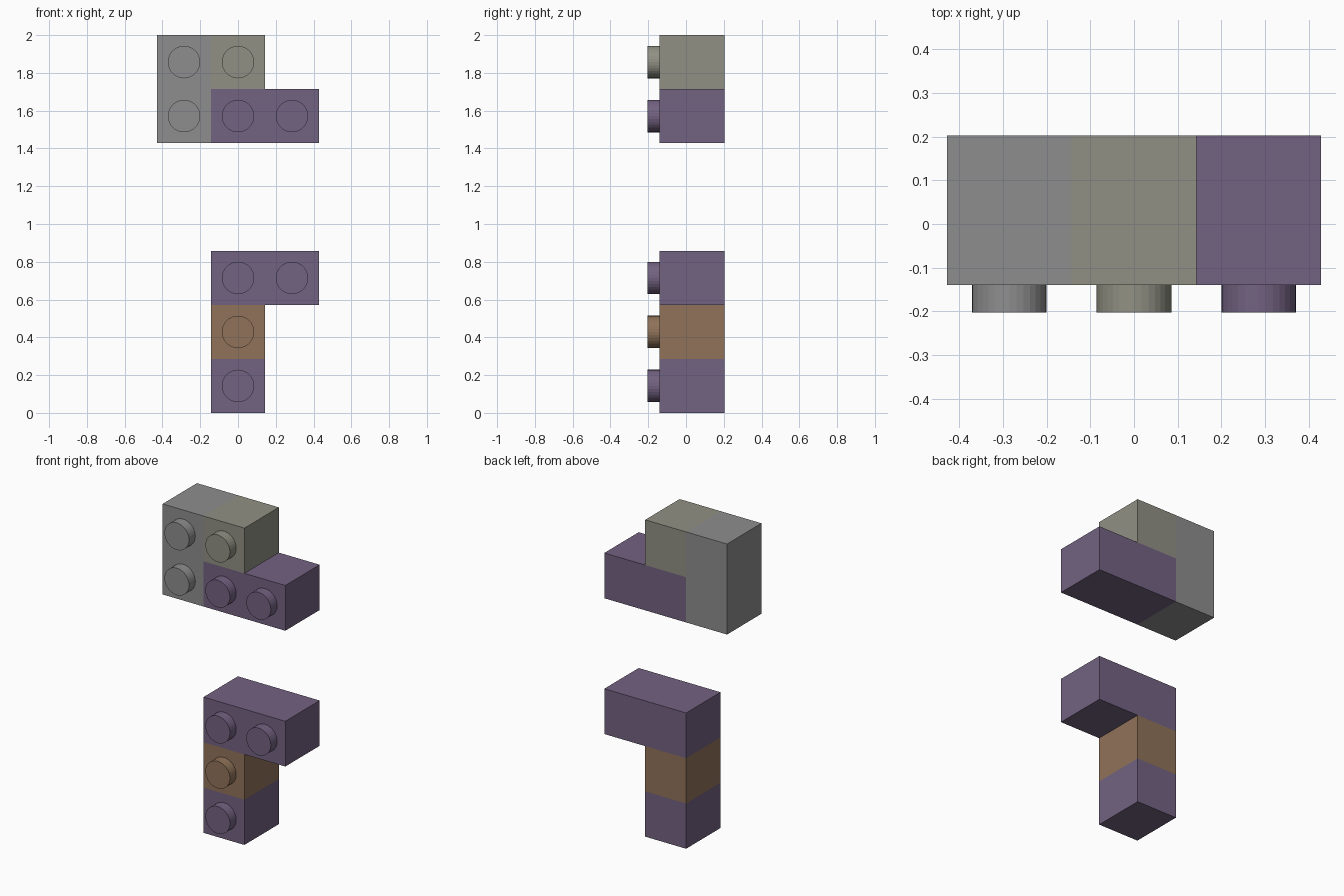
import bpy, bmesh
from math import pi
from mathutils import Matrix, Vector

if "Cube" in bpy.data.objects:
    bpy.data.objects.remove(bpy.data.objects["Cube"])

CELL = 2 / 7                      # one grid cell
BODY = CELL * 1.2                 # block depth
STUD_H, STUD_R = CELL * 0.22, CELL * 0.3
BACK = (BODY + STUD_H) / 2
FRONT = BACK - BODY


def material(name, rgb):
    mat = bpy.data.materials.new(name)
    mat.diffuse_color = (*rgb, 1)
    mat.use_nodes = True
    mat.node_tree.nodes["Principled BSDF"].inputs["Base Color"].default_value = mat.diffuse_color
    return mat


def block(name, col, row, cols=1, rows=1, mat=None):
    """Block on the grid with one round stud per cell on its front."""
    bm = bmesh.new()
    centre = Vector(((col + (cols - 1) / 2) * CELL, (FRONT + BACK) / 2, (row + rows / 2) * CELL))
    bmesh.ops.create_cube(bm, size=1, matrix=Matrix.Translation(centre)
                          @ Matrix.Diagonal((cols * CELL, BODY, rows * CELL, 1)))
    for c in range(col, col + cols):
        for r in range(row, row + rows):
            spot = Vector((c * CELL, FRONT - STUD_H / 2, (r + 0.5) * CELL))
            bmesh.ops.create_cone(bm, cap_ends=True, segments=32, radius1=STUD_R,
                                  radius2=STUD_R, depth=STUD_H,
                                  matrix=Matrix.Translation(spot) @ Matrix.Rotation(pi / 2, 4, 'X'))
    mesh = bpy.data.meshes.new(name)
    bm.to_mesh(mesh)
    bm.free()
    mesh.materials.append(mat)
    bpy.context.collection.objects.link(bpy.data.objects.new(name, mesh))


purple = material("purple", (0.17, 0.122, 0.22))
brown = material("brown", (0.28, 0.17, 0.10))
olive = material("olive", (0.28, 0.28, 0.23))
grey = material("dark_grey", (0.27, 0.27, 0.27))

# Lower group
block("base_block", 0, 0, mat=purple)
block("middle_block", 0, 1, mat=brown)
block("lower_wide_block", 0, 2, cols=2, mat=purple)

# Upper group, floating above a gap of two cells
block("upper_wide_block", 0, 5, cols=2, mat=purple)
block("tall_block", -1, 5, rows=2, mat=grey)
block("top_block", 0, 6, mat=olive)
